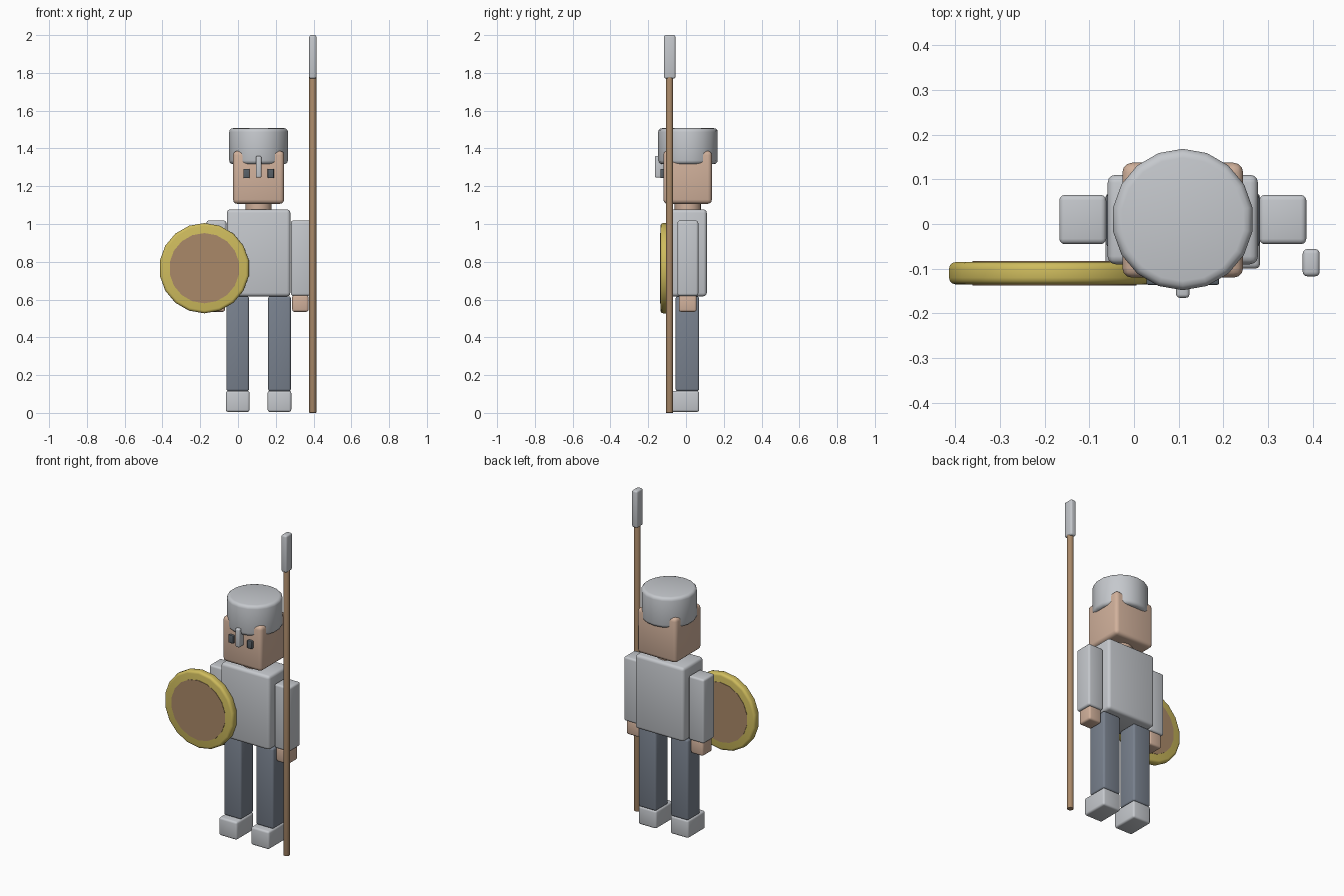
import bpy, math

if "Cube" in bpy.data.objects:
    bpy.data.objects.remove(bpy.data.objects["Cube"])

CX = 0.109  # body centre line


def material(name, rgb):
    m = bpy.data.materials.new(name)
    m.diffuse_color = (*rgb, 1)
    m.use_nodes = True
    m.node_tree.nodes["Principled BSDF"].inputs["Base Color"].default_value = m.diffuse_color
    return m


STEEL = material("steel", (0.56, 0.58, 0.61))
SKIN = material("skin", (0.64, 0.44, 0.33))
WOOD = material("wood", (0.40, 0.25, 0.14))
GOLD = material("gold", (0.62, 0.50, 0.11))
CLOTH = material("slate cloth", (0.19, 0.22, 0.27))
DARK = material("dark eye", (0.10, 0.12, 0.14))


def finish(o, name, mat, bevel):
    o.name = name
    o.data.materials.append(mat)
    bpy.ops.object.transform_apply(location=False, rotation=True, scale=True)
    if bevel:
        b = o.modifiers.new("bevel", "BEVEL")
        b.width, b.segments, b.limit_method = bevel, 3, "ANGLE"
        bpy.ops.object.modifier_apply(modifier="bevel")
    bpy.ops.object.shade_smooth_by_angle(angle=math.radians(35))
    return o


def box(name, mat, x, y, z, bevel=0.012):
    """Rounded box from (min, max) pairs."""
    bpy.ops.mesh.primitive_cube_add(size=1, location=[sum(p) / 2 for p in (x, y, z)])
    o = bpy.context.object
    o.scale = [p[1] - p[0] for p in (x, y, z)]
    return finish(o, name, mat, bevel)


def disc(name, mat, loc, r, depth, sides=18, bevel=0.0, facing=False):
    """Cylinder, upright or facing the front."""
    bpy.ops.mesh.primitive_cylinder_add(
        vertices=sides, radius=r, depth=depth, location=loc,
        rotation=(math.pi / 2 if facing else 0, 0, 0))
    return finish(bpy.context.object, name, mat, bevel)


# Torso, neck and head
box("torso", STEEL, (CX - 0.168, CX + 0.168), (-0.09, 0.11), (0.617, 1.077), 0.018)
disc("neck", SKIN, (CX, 0.01, 1.09), 0.07, 0.08)
box("head", SKIN, (CX - 0.135, CX + 0.135), (-0.12, 0.137), (1.107, 1.387), 0.022)

# Helmet with nose guard
disc("helmet", STEEL, (CX, 0.01, 1.412), 0.158, 0.19, bevel=0.02)
box("nose_guard", STEEL, (CX - 0.015, CX + 0.015), (-0.165, -0.115), (1.245, 1.36), 0.008)

# Paired limbs, feet, hands and eyes
for side, s in (("left", 1), ("right", -1)):
    def span(a, b):
        return tuple(sorted((CX + s * a, CX + s * b)))
    box(side + "_eye", DARK, span(0.048, 0.081), (-0.136, -0.112), (1.243, 1.292), 0.004)
    box(side + "_arm", STEEL, span(0.171, 0.276), (-0.045, 0.065), (0.62, 1.018))
    box(side + "_hand", SKIN, span(0.178, 0.264), (-0.038, 0.056), (0.535, 0.625))
    box(side + "_leg", CLOTH, span(0.05, 0.171), (-0.055, 0.07), (0.115, 0.617))
    box(side + "_foot", STEEL, span(0.048, 0.173), (-0.10, 0.07), (0.005, 0.117))

# Round shield: gilded rim with a wooden centre
disc("shield_rim", GOLD, (-0.178, -0.11, 0.766), 0.239, 0.05, bevel=0.015, facing=True)
disc("shield_centre", WOOD, (-0.178, -0.11, 0.766), 0.186, 0.055, facing=True)

# Spear
disc("spear_shaft", WOOD, (0.396, -0.087, 0.89), 0.019, 1.78, sides=12, bevel=0.003)
box("spear_head", STEEL, (0.377, 0.415), (-0.117, -0.056), (1.77, 2.0), 0.01)
